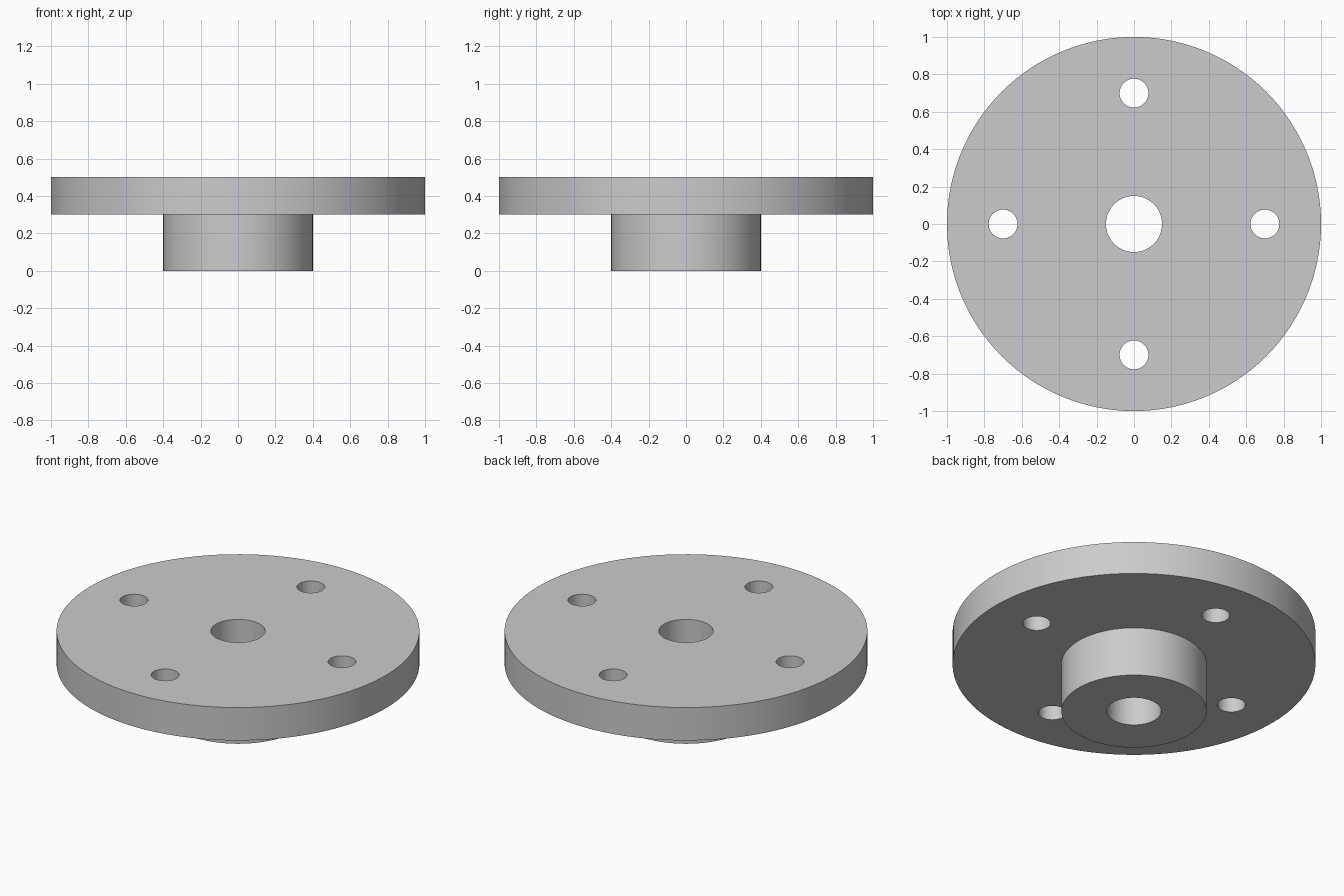
import bpy
import bmesh
from math import radians, tau
from mathutils import Matrix, Vector

cube = bpy.data.objects.get("Cube")
if cube:
    bpy.data.objects.remove(cube, do_unlink=True)

# Dimensions
PLATE_R, HUB_R, BORE_R = 1.0, 0.4, 0.15
HUB_TOP, PLATE_TOP = 0.3, 0.5
BOLT_R, BOLT_CIRCLE, BOLT_COUNT = 0.077, 0.7, 4
SEGMENTS = 128

# Plain grey metal
grey = bpy.data.materials.new("grey metal")
grey.use_nodes = True
colour = (0.6, 0.6, 0.6, 1)
grey.diffuse_color = colour
grey.node_tree.nodes["Principled BSDF"].inputs["Base Color"].default_value = colour


def make_object(name, bm):
    bmesh.ops.recalc_face_normals(bm, faces=bm.faces)
    mesh = bpy.data.meshes.new(name)
    bm.to_mesh(mesh)
    bm.free()
    mesh.materials.append(grey)
    obj = bpy.data.objects.new(name, mesh)
    bpy.context.collection.objects.link(obj)
    return obj


# Flange: plate, hub and centre bore revolved from one closed profile
profile = [(BORE_R, 0), (HUB_R, 0), (HUB_R, HUB_TOP),
           (PLATE_R, HUB_TOP), (PLATE_R, PLATE_TOP), (BORE_R, PLATE_TOP)]
bm = bmesh.new()
verts = [bm.verts.new((r, 0, z)) for r, z in profile]
edges = [bm.edges.new((v, verts[i - 1])) for i, v in enumerate(verts)]
bmesh.ops.spin(bm, geom=verts + edges, cent=(0, 0, 0), axis=(0, 0, 1),
               angle=tau, steps=SEGMENTS)
bmesh.ops.remove_doubles(bm, verts=bm.verts, dist=1e-4)
flange = make_object("flange", bm)

# Bolt hole cutters, evenly spaced on the bolt circle
bm = bmesh.new()
for i in range(BOLT_COUNT):
    place = Matrix.Rotation(tau * i / BOLT_COUNT, 4, "Z") @ Matrix.Translation(
        Vector((BOLT_CIRCLE, 0, PLATE_TOP)))
    bmesh.ops.create_cone(bm, cap_ends=True, segments=48, radius1=BOLT_R,
                          radius2=BOLT_R, depth=1, matrix=place)
cutter = make_object("bolt_hole_cutter", bm)
cutter.hide_render = True

# Drill the holes, then discard the cutter
bpy.ops.object.select_all(action="DESELECT")
bpy.context.view_layer.objects.active = flange
flange.select_set(True)
drill = flange.modifiers.new("bolt holes", "BOOLEAN")
drill.operation = "DIFFERENCE"
drill.solver = "EXACT"
drill.object = cutter
bpy.ops.object.modifier_apply(modifier=drill.name)
bpy.data.objects.remove(cutter, do_unlink=True)

# Smooth round walls with crisp rims
bpy.ops.object.shade_smooth_by_angle(angle=radians(30))
